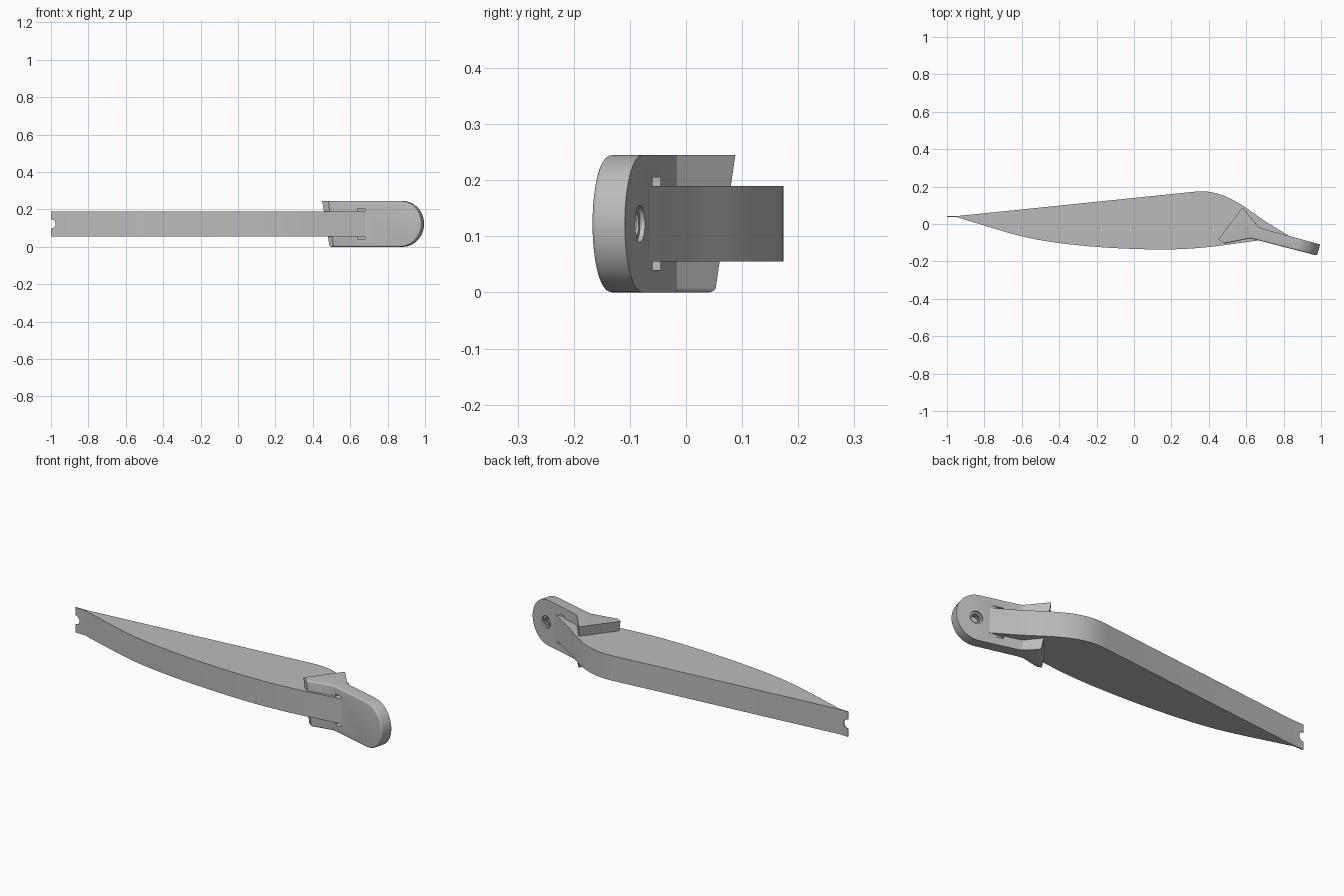
import bpy, bmesh, math
from mathutils import Vector, Matrix

cube = bpy.data.objects.get("Cube")
if cube:
    bpy.data.objects.remove(cube)

grey = bpy.data.materials.new("plain grey")
grey.use_nodes = True
grey.diffuse_color = (0.5, 0.5, 0.5, 1)
grey.node_tree.nodes["Principled BSDF"].inputs["Base Color"].default_value = (0.5, 0.5, 0.5, 1)

HEIGHT = 0.245
MID = HEIGHT / 2


def loft(name, lower, upper):
    """Solid between two matching closed loops of 3D points."""
    bm = bmesh.new()
    a = [bm.verts.new(p) for p in lower]
    b = [bm.verts.new(p) for p in upper]
    bm.faces.new(a)
    bm.faces.new(b)
    for i in range(len(a)):
        j = (i + 1) % len(a)
        bm.faces.new((a[i], a[j], b[j], b[i]))
    bmesh.ops.recalc_face_normals(bm, faces=bm.faces)
    mesh = bpy.data.meshes.new(name)
    bm.to_mesh(mesh)
    bm.free()
    obj = bpy.data.objects.new(name, mesh)
    bpy.context.collection.objects.link(obj)
    mesh.materials.append(grey)
    return obj


def cylinder(name, radius, depth, centre, axis):
    turn = Vector(axis).to_track_quat('Z', 'Y').to_matrix()
    ring = [turn @ Vector((radius * math.cos(t * math.pi / 16), radius * math.sin(t * math.pi / 16), 0))
            for t in range(32)]
    half = Vector(axis).normalized() * depth / 2
    return loft(name, [Vector(centre) + p - half for p in ring], [Vector(centre) + p + half for p in ring])


def box(name, x, y, z):
    ring = [(x[0], y[0]), (x[1], y[0]), (x[1], y[1]), (x[0], y[1])]
    return loft(name, [(*p, z[0]) for p in ring], [(*p, z[1]) for p in ring])


def cut(obj, cutter, operation='DIFFERENCE'):
    """Apply a boolean, then discard the helper."""
    bpy.context.view_layer.objects.active = obj
    mod = obj.modifiers.new("cut", 'BOOLEAN')
    mod.operation, mod.object, mod.solver = operation, cutter, 'EXACT'
    bpy.ops.object.modifier_apply(modifier=mod.name)
    bpy.data.objects.remove(cutter)


def spline(points, steps=6):
    """Smooth path through the points."""
    pts = [Vector(p) for p in points]
    pts = [2 * pts[0] - pts[1]] + pts + [2 * pts[-1] - pts[-2]]
    path = []
    for a, b, c, d in zip(pts, pts[1:], pts[2:], pts[3:]):
        for s in range(steps):
            t = s / steps
            path.append(0.5 * (2 * b + (c - a) * t + (2 * a - 5 * b + 4 * c - d) * t ** 2
                               + (3 * b - a - 3 * c + d) * t ** 3))
    return path + [pts[-2]]


def shade(obj):
    bpy.ops.object.select_all(action='DESELECT')
    obj.select_set(True)
    bpy.context.view_layer.objects.active = obj
    bpy.ops.object.shade_smooth_by_angle(angle=math.radians(25))


# Long bowed blade with a thin notched tip
belly = spline([(-0.94, 0.036), (-0.88, 0.016), (-0.56, -0.075), (-0.24, -0.119),
                (0.11, -0.136), (0.37, -0.126), (0.68, -0.086)])
back = spline([(0.83, -0.064), (0.7, 0.016), (0.59, 0.092), (0.5, 0.143),
               (0.42, 0.169), (0.35, 0.174), (0.27, 0.167)])
outline = [(-1, 0.037)] + [tuple(p) for p in belly + back] + [(-0.94, 0.043), (-1, 0.043)]
blade = loft("blade", [(*p, 0.055) for p in outline], [(*p, 0.19) for p in outline])
cut(blade, cylinder("tip_notch", 0.025, 0.3, (-1, 0.04, MID), (0, 1, 0)))
shade(blade)

# End clamp: wedge-shaped wings running into an angled plate; wing ends lean in towards the base
plate = [(0.665, -0.016), (0.69, -0.026), (1.02, -0.116), (1.0, -0.174), (0.64, -0.081), (0.617, -0.078)]
base = plate + [(0.51, -0.1), (0.49, -0.088), (0.61, 0.052)]
top = plate + [(0.484, -0.104), (0.45, -0.083), (0.58, 0.088)]
clamp = loft("end_clamp", [(*p, 0) for p in base], [(*p, HEIGHT) for p in top])

# Round the outer end of the plate
arc = [(0.873 + MID * math.sin(t * math.pi / 32), MID - MID * math.cos(t * math.pi / 32)) for t in range(33)]
side = [(0.3, 0)] + arc + [(0.3, HEIGHT)]
rounder = loft("end_rounder", [(x + 0.27 * (y + 0.107), y, z) for x, z in side for y in (-0.4,)],
               [(x + 0.27 * (y + 0.107), y, z) for x, z in side for y in (0.4,)])
cut(clamp, rounder, 'INTERSECT')

# Soften the front rim and the bottom of the wings
bm = bmesh.new()
bm.from_mesh(clamp.data)
bmesh.ops.remove_doubles(bm, verts=bm.verts, dist=0.0002)
rim = []
for e in bm.edges:
    if len(e.link_faces) != 2 or e.calc_face_angle(0) < math.radians(35):
        continue
    mid = (e.verts[0].co + e.verts[1].co) / 2
    front = any(f.normal.y < -0.9 and abs(f.normal.z) < 0.2 for f in e.link_faces)
    if (front and mid.x > 0.52) or (mid.z < 0.001 and mid.x < 0.66):
        rim.append(e)
bmesh.ops.bevel(bm, geom=rim, offset=0.016, segments=4, profile=0.5, affect='EDGES', clamp_overlap=True)
bm.to_mesh(clamp.data)
bm.free()

# Relief channels beside the blade
cut(clamp, box("channel", (0.64, 0.9), (-0.06, -0.045), (0.04, 0.205)))
cut(clamp, box("front_relief", (0.64, 0.68), (-0.2, -0.05), (0.04, 0.205)))

# Threaded blind hole in the back of the plate
axis = Vector((0.266, 0.964, 0))
mouth = Vector((0.895, -0.081, MID))
for radius, reach in ((0.033, 0.01), (0.024, 0.042)):
    cut(clamp, cylinder("bore", radius, reach * 2, mouth, axis))
for i in range(3):
    cut(clamp, cylinder("thread", 0.028, 0.004, mouth - axis * (0.017 + 0.008 * i), axis))
shade(clamp)
